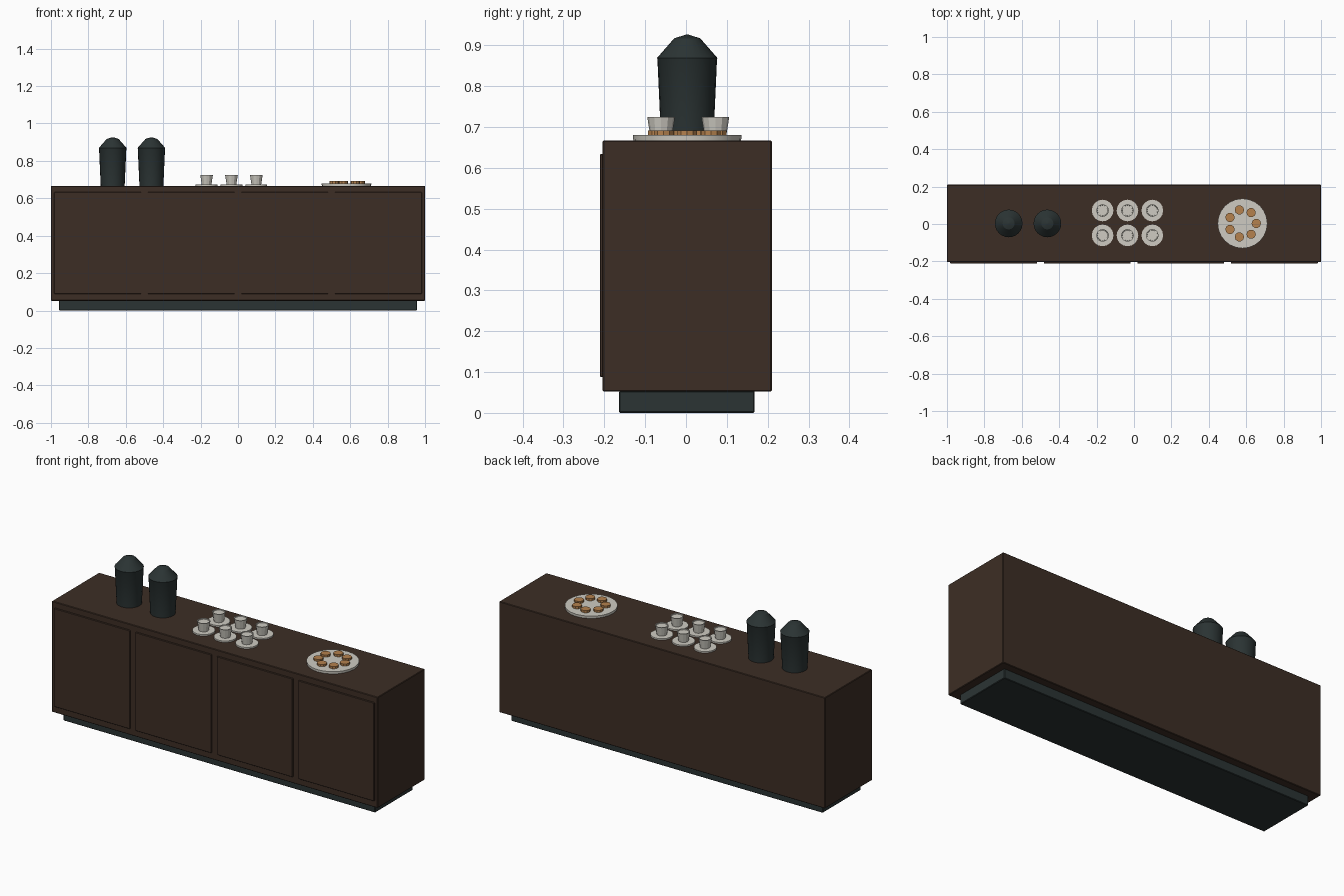
import bpy, math

cube = bpy.data.objects.get("Cube")
if cube:
    bpy.data.objects.remove(cube, do_unlink=True)


def material(name, rgb):
    m = bpy.data.materials.new(name)
    m.use_nodes = True
    col = (*rgb, 1)
    m.diffuse_color = col
    bsdf = m.node_tree.nodes["Principled BSDF"]
    bsdf.inputs["Base Color"].default_value = col
    bsdf.inputs["Roughness"].default_value = 0.6
    return m


WOOD = material("dark walnut", (0.046, 0.027, 0.018))
SLATE = material("dark slate", (0.024, 0.034, 0.034))
CHINA = material("white china", (0.62, 0.60, 0.54))
PASTRY = material("baked pastry", (0.46, 0.22, 0.075))


def box(name, x, y, z, mat, bevel=0.003):
    """Bevelled box between (min, max) ranges."""
    center = [(a + b) / 2 for a, b in (x, y, z)]
    bpy.ops.mesh.primitive_cube_add(size=1, location=center)
    ob = bpy.context.object
    ob.name = name
    ob.scale = [b - a for a, b in (x, y, z)]
    bpy.ops.object.transform_apply(location=False, rotation=False, scale=True)
    mod = ob.modifiers.new("soft edges", "BEVEL")
    mod.width = bevel
    mod.segments = 1
    ob.data.materials.append(mat)
    return ob


def lathe(name, profile, sides, loc, mat, angle=30):
    """Turned solid from (radius, height) points, capped at both ends."""
    verts, faces = [], []
    for r, h in profile:
        for i in range(sides):
            a = math.tau * i / sides
            verts.append((r * math.cos(a), r * math.sin(a), h))
    for k in range(len(profile) - 1):
        for i in range(sides):
            j = (i + 1) % sides
            lo, hi = k * sides, (k + 1) * sides
            faces.append((lo + i, lo + j, hi + j, hi + i))
    faces.append(tuple(reversed(range(sides))))
    faces.append(tuple(range(len(verts) - sides, len(verts))))
    mesh = bpy.data.meshes.new(name)
    mesh.from_pydata(verts, [], faces)
    mesh.materials.append(mat)
    ob = bpy.data.objects.new(name, mesh)
    ob.location = loc
    bpy.context.collection.objects.link(ob)
    bpy.ops.object.select_all(action="DESELECT")
    ob.select_set(True)
    bpy.context.view_layer.objects.active = ob
    bpy.ops.object.shade_smooth_by_angle(angle=math.radians(angle))
    return ob


TOP = 0.667

# Cabinet on a recessed plinth
box("plinth", (-0.957, 0.957), (-0.164, 0.168), (0, 0.054), SLATE)
box("cabinet", (-1, 1), (-0.204, 0.21), (0.052, TOP), WOOD)

# Four door panels on the front
for i in range(4):
    cx = -0.75 + 0.5 * i
    box(f"door_{i + 1}", (cx - 0.2325, cx + 0.2325), (-0.211, -0.2),
        (0.088, 0.634), WOOD, 0.002)

# Two drink urns with tapered lids
URN = [(0.064, 0), (0.073, 0.2), (0.074, 0.202), (0.032, 0.25), (0.004, 0.259)]
for i, x in enumerate((-0.67, -0.463)):
    lathe(f"urn_{i + 1}", URN, 24, (x, 0.003, TOP), SLATE, 25)

# Cups on saucers, two rows of three
CUP = [(0.026, 0), (0.034, 0.05), (0.029, 0.05), (0.028, 0.046)]
n = 0
for x in (-0.168, -0.035, 0.098):
    for y in (-0.061, 0.072):
        n += 1
        lathe(f"saucer_{n}", [(0.058, 0), (0.058, 0.008)], 16, (x, y, TOP), CHINA)
        lathe(f"cup_{n}", CUP, 12, (x, y, TOP + 0.008), CHINA, 20)

# Plate with a ring of seven pastries
PX, PY = 0.58, 0.003
lathe("plate", [(0.132, 0), (0.133, 0.013)], 24, (PX, PY, TOP), CHINA)
for i in range(7):
    a = math.tau * i / 7
    lathe(f"pastry_{i + 1}", [(0.025, 0), (0.025, 0.012)], 10,
          (PX + 0.074 * math.cos(a), PY + 0.074 * math.sin(a), TOP + 0.013), PASTRY)
